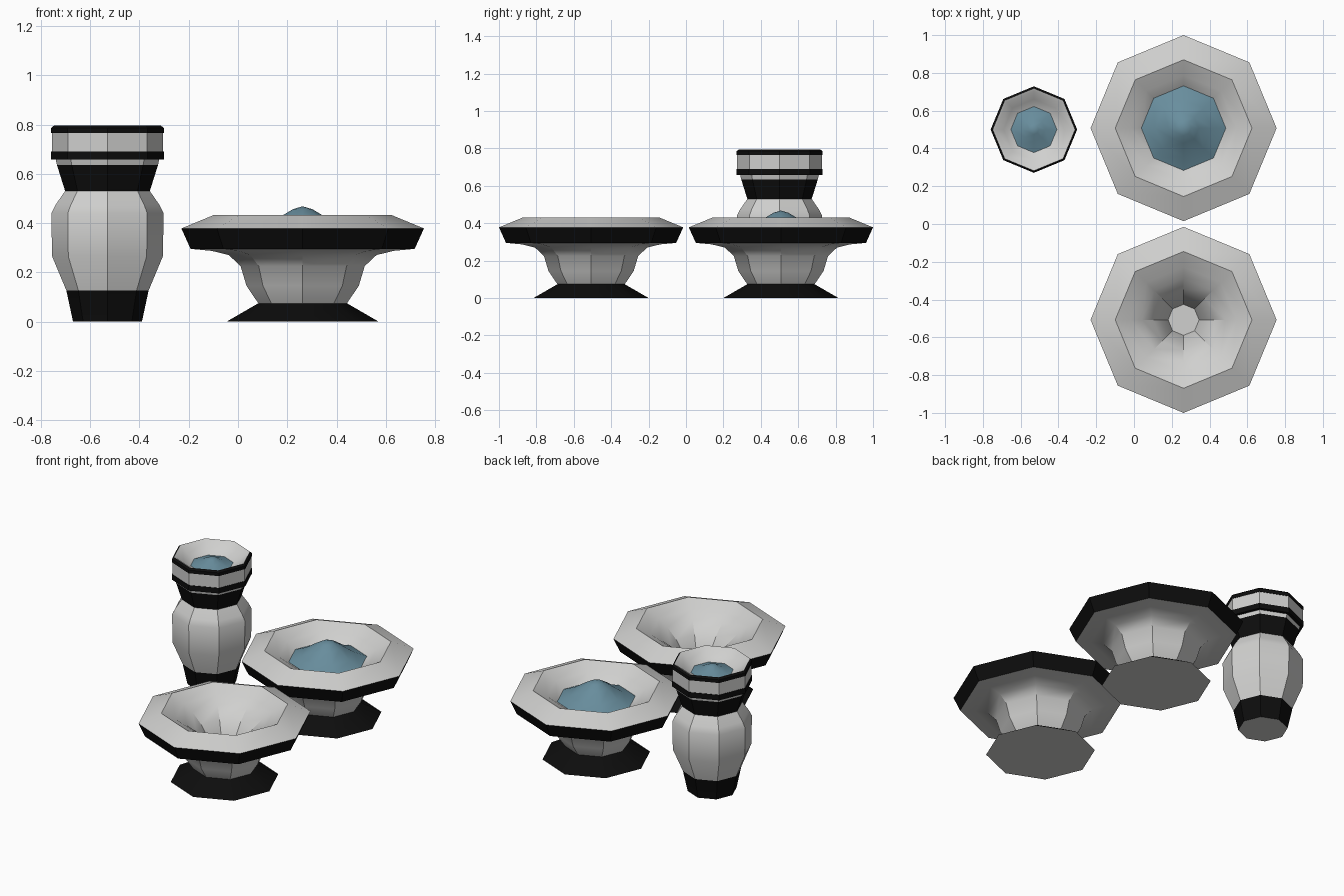
import bpy, bmesh, math

if "Cube" in bpy.data.objects:
    bpy.data.objects.remove(bpy.data.objects["Cube"])


def material(name, rgb):
    m = bpy.data.materials.new(name)
    m.diffuse_color = (*rgb, 1)
    m.use_nodes = True
    m.node_tree.nodes["Principled BSDF"].inputs["Base Color"].default_value = m.diffuse_color
    return m


STONE = material("pale grey stone", (0.63, 0.63, 0.62))
BLACK = material("black trim", (0.004, 0.004, 0.004))
WATER = material("blue grey water", (0.14, 0.27, 0.34))


def lathe(name, profile, centre, mats, trim=()):
    """Eight-sided turned shape; bands whose index is in trim use the second material."""
    bm = bmesh.new()
    rings = []
    for r, z in profile:
        if r == 0:
            rings.append([bm.verts.new((0, 0, z))] * 8)
        else:
            rings.append([bm.verts.new((r * math.cos(i * math.pi / 4),
                                        r * math.sin(i * math.pi / 4), z)) for i in range(8)])
    for k in range(len(rings) - 1):
        a, b = rings[k], rings[k + 1]
        for i in range(8):
            j = (i + 1) % 8
            corners = list(dict.fromkeys((a[i], a[j], b[j], b[i])))
            f = bm.faces.new(corners)
            f.material_index = 1 if k in trim else 0
    me = bpy.data.meshes.new(name)
    bm.to_mesh(me)
    bm.free()
    for m in mats:
        me.materials.append(m)
    ob = bpy.data.objects.new(name, me)
    ob.location = (*centre, 0)
    bpy.context.collection.objects.link(ob)
    bpy.ops.object.select_all(action='DESELECT')
    ob.select_set(True)
    bpy.context.view_layer.objects.active = ob
    bpy.ops.object.shade_smooth_by_angle(angle=math.radians(31))
    return ob


# wide footed bowls: foot, flared stem, black rim, sloped lip, inner hollow with a well
bowl = [(0, 0), (0.308, 0), (0.18, 0.074),
        (0.228, 0.145), (0.252, 0.225), (0.30, 0.27), (0.37, 0.287), (0.455, 0.295),
        (0.4925, 0.378), (0.362, 0.432),
        (0.28, 0.39), (0.22, 0.35), (0.16, 0.29), (0.12, 0.23), (0.082, 0.11), (0, 0.11)]
BACK, FRONT = (0.2625, 0.5075), (0.2625, -0.5075)
lathe("filled_bowl", bowl, BACK, (STONE, BLACK), trim=(1, 7))
lathe("empty_bowl", bowl, FRONT, (STONE, BLACK), trim=(1, 7))

# water swelling to a soft peak
lathe("bowl_water", [(0.225, 0.352), (0.15, 0.385), (0.08, 0.432), (0.04, 0.456), (0, 0.468)],
      BACK, (WATER,))

# tall urn: black foot, bulging body, black neck, banded collar, shallow basin
urn = [(0, 0), (0.14, 0), (0.167, 0.126),
       (0.225, 0.265), (0.228, 0.44), (0.21, 0.475), (0.172, 0.53),
       (0.205, 0.635), (0.21, 0.657),
       (0.229, 0.657), (0.229, 0.69), (0.226, 0.69), (0.226, 0.765),
       (0.229, 0.765), (0.229, 0.785), (0.218, 0.795),
       (0.205, 0.79), (0.16, 0.752), (0.12, 0.732), (0.05, 0.70), (0, 0.70)]
URN = (-0.53, 0.5)
lathe("urn", urn, URN, (STONE, BLACK), trim=(1, 6, 8, 9, 10, 12, 13, 14))
lathe("urn_water", [(0.122, 0.735), (0.06, 0.755), (0.025, 0.772), (0, 0.778)], URN, (WATER,))
